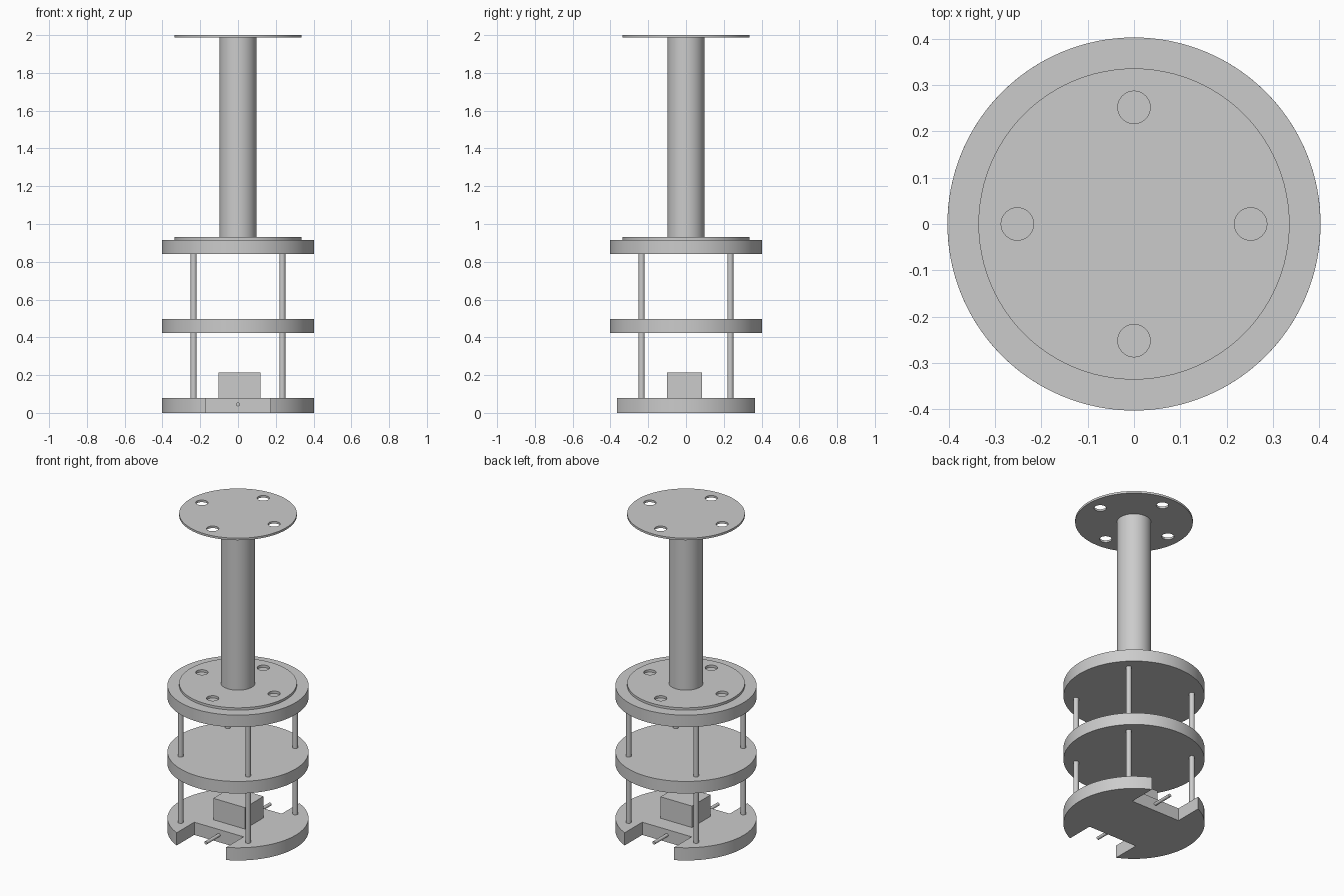
import bpy, bmesh, math
from mathutils import Matrix

cube = bpy.data.objects.get("Cube")
if cube:
    bpy.data.objects.remove(cube, do_unlink=True)

grey = bpy.data.materials.new("light grey metal")
grey.use_nodes = True
colour = (0.6, 0.6, 0.6, 1)
grey.diffuse_color = colour
grey.node_tree.nodes["Principled BSDF"].inputs["Base Color"].default_value = colour


def finish(name, bm):
    """Turn a bmesh into a grey object, smooth round the curves, sharp at edges."""
    bmesh.ops.remove_doubles(bm, verts=bm.verts, dist=1e-5)
    bmesh.ops.recalc_face_normals(bm, faces=bm.faces)
    mesh = bpy.data.meshes.new(name)
    bm.to_mesh(mesh)
    bm.free()
    mesh.materials.clear()
    mesh.materials.append(grey)
    mesh.polygons.foreach_set("material_index", [0] * len(mesh.polygons))
    mesh.shade_smooth()
    mesh.set_sharp_from_angle(angle=math.radians(30))
    obj = bpy.data.objects.new(name, mesh)
    bpy.context.collection.objects.link(obj)
    return obj


def arc(radius, start, end, steps, cx=0, cy=0):
    return [(cx + radius * math.cos(a), cy + radius * math.sin(a))
            for a in (start + (end - start) * i / steps for i in range(steps + 1))]


def circle(radius, cx=0, cy=0, steps=96):
    return arc(radius, 0, math.tau, steps, cx, cy)[:-1]


def slab(name, loops, z0, z1):
    """Extrude a flat outline; any further loops become through holes."""
    curve = bpy.data.curves.new(name + "_outline", "CURVE")
    curve.dimensions = "2D"
    curve.fill_mode = "BOTH"
    curve.extrude = (z1 - z0) / 2
    for loop in loops:
        spline = curve.splines.new("POLY")
        spline.points.add(len(loop) - 1)
        for point, (x, y) in zip(spline.points, loop):
            point.co = (x, y, 0, 1)
        spline.use_cyclic_u = True
    temp = bpy.data.objects.new(name + "_outline", curve)
    bpy.context.collection.objects.link(temp)
    bpy.context.view_layer.update()
    mesh = bpy.data.meshes.new_from_object(
        temp.evaluated_get(bpy.context.evaluated_depsgraph_get()))
    bm = bmesh.new()
    bm.from_mesh(mesh)
    bmesh.ops.translate(bm, verts=bm.verts, vec=(0, 0, (z0 + z1) / 2))
    bpy.data.objects.remove(temp, do_unlink=True)
    bpy.data.curves.remove(curve)
    bpy.data.meshes.remove(mesh)
    return finish(name, bm)


def rod(name, radius, length, centre, turn=Matrix(), steps=32):
    bm = bmesh.new()
    bmesh.ops.create_cone(bm, cap_ends=True, segments=steps, radius1=radius,
                          radius2=radius, depth=length,
                          matrix=Matrix.Translation(centre) @ turn)
    return finish(name, bm)


# Round plates
PLATE = 0.403
slab("middle_plate", [circle(PLATE)], 0.422, 0.498)
slab("upper_plate", [circle(PLATE)], 0.84, 0.916)

# Base plate with a square notch at the front and the back
half_width, notch_y = 0.172, 0.19
corner = math.acos(half_width / PLATE)
outline = (arc(PLATE, -corner, corner, 48)
           + [(half_width, notch_y), (-half_width, notch_y)]
           + arc(PLATE, math.pi - corner, math.pi + corner, 48)
           + [(-half_width, -notch_y), (half_width, -notch_y)])
slab("base_plate", [outline], 0, 0.08)

# Axle pins reaching out into the notches
for side, label in ((-1, "front"), (1, "back")):
    rod(label + "_pin", 0.01, 0.15, (0, side * 0.245, 0.045),
        Matrix.Rotation(math.pi / 2, 4, "X"))

# Control box on the base
bm = bmesh.new()
bmesh.ops.create_cube(bm, matrix=Matrix.Translation((0.008, -0.007, 0.147))
                      @ Matrix.Diagonal((0.22, 0.186, 0.136, 1)))
finish("control_box", bm)

# Four support rods through the plates
for x in (-0.235, 0.235):
    for y in (-0.235, 0.235):
        name = f"{'back' if y > 0 else 'front'}_{'left' if x > 0 else 'right'}_rod"
        rod(name, 0.016, 0.8, (x, y, 0.45))

# Column with a drilled flange at each end
holes = [circle(0.035, 0.252 * math.cos(a), 0.252 * math.sin(a), 40)
         for a in (i * math.pi / 2 for i in range(4))]
for name, z0, z1 in (("lower_flange", 0.916, 0.931), ("top_flange", 1.987, 2.0)):
    slab(name, [circle(0.336)] + holes, z0, z1)
rod("column", 0.098, 1.065, (0, 0, 1.459), steps=96)
